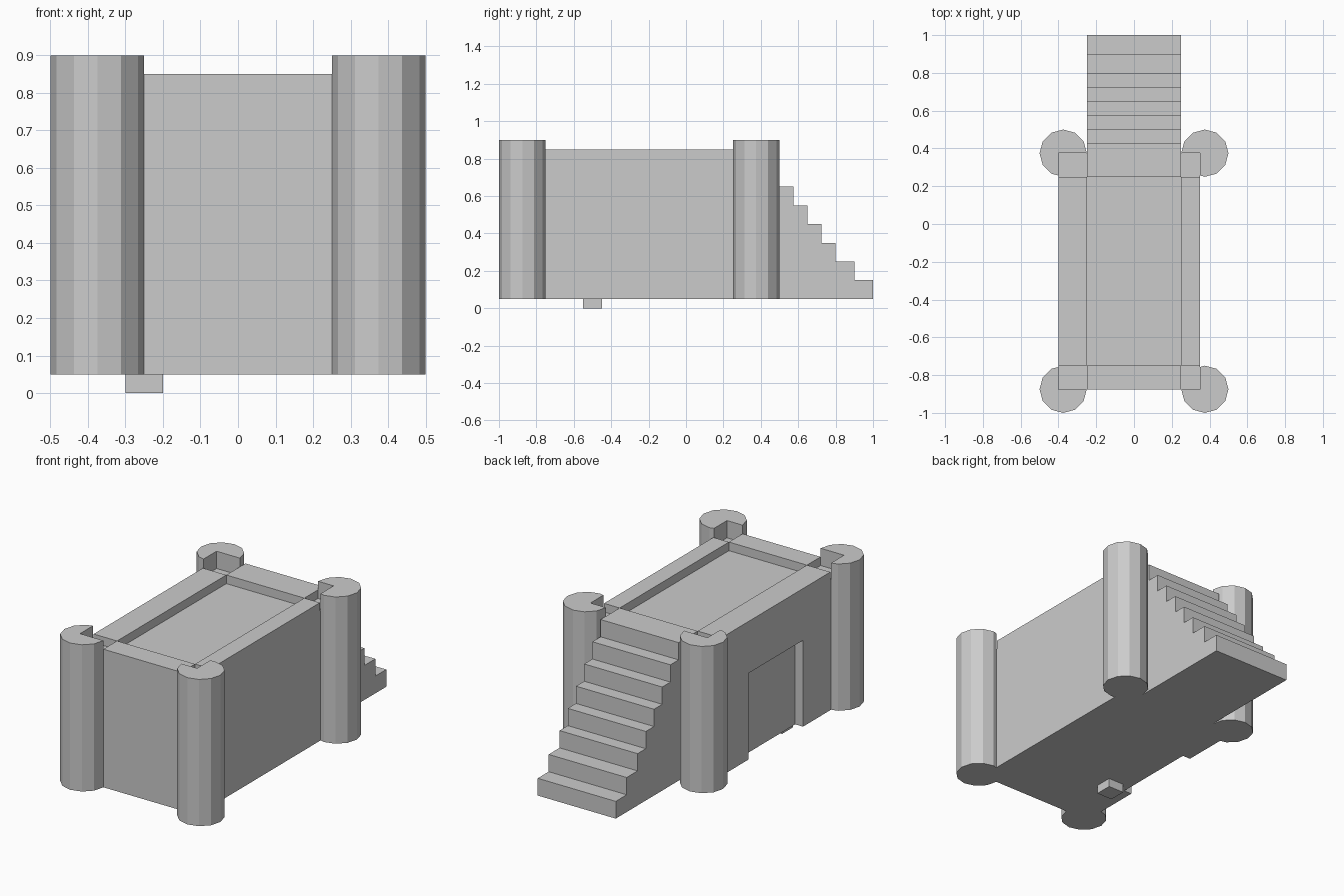
import bpy, bmesh

if "Cube" in bpy.data.objects:
    bpy.data.objects.remove(bpy.data.objects["Cube"])

BASE, FLOOR, WALL, TOP = 0.05, 0.8, 0.85, 0.9   # height levels


def extrude_yz(name, profile, x0, x1):
    """Extrude a (y, z) outline along x."""
    bm = bmesh.new()
    face = bm.faces.new([bm.verts.new((x0, y, z)) for y, z in profile])
    new = bmesh.ops.extrude_face_region(bm, geom=[face])["geom"]
    verts = [v for v in new if isinstance(v, bmesh.types.BMVert)]
    bmesh.ops.translate(bm, verts=verts, vec=(x1 - x0, 0, 0))
    bmesh.ops.recalc_face_normals(bm, faces=bm.faces)
    mesh = bpy.data.meshes.new(name)
    bm.to_mesh(mesh)
    bm.free()
    obj = bpy.data.objects.new(name, mesh)
    bpy.context.collection.objects.link(obj)
    return obj


def box(name, x0, x1, y0, y1, z0, z1):
    return extrude_yz(name, [(y0, z0), (y1, z0), (y1, z1), (y0, z1)], x0, x1)


# Solid keep with the courtyard floor on top
box("keep_body", -0.35, 0.35, -0.875, 0.375, BASE, FLOOR)

# Left wall skin with a shallow doorway
extrude_yz("door_wall", [(-0.875, BASE), (-0.5, BASE), (-0.5, 0.55), (0, 0.55),
                         (0, BASE), (0.375, BASE), (0.375, FLOOR), (-0.875, FLOOR)],
           -0.4, -0.35)

# Parapets, leaving the corners open
box("left_parapet", -0.4, -0.25, -0.75, 0.25, FLOOR, WALL)
box("right_parapet", 0.25, 0.35, -0.75, 0.25, FLOOR, WALL)
box("front_parapet", -0.25, 0.25, -0.875, -0.75, FLOOR, WALL)
box("back_parapet", -0.25, 0.25, 0.25, 0.375, FLOOR, WALL)

# Small block under the base
box("foot_block", -0.3, -0.2, -0.55, -0.45, 0, BASE)

# Rear staircase
steps = [1.0, 0.9, 0.8, 0.725, 0.65, 0.575, 0.5, 0.425, 0.375]
outline = [(0.375, BASE), (1.0, BASE)]
for i in range(8):
    z = 0.15 + 0.1 * i
    outline += [(steps[i], z), (steps[i + 1], z)]
extrude_yz("staircase", outline, -0.25, 0.25)

# Corner towers, notched on the inside above the courtyard floor
cutter = box("notch_cutter", -0.4, 0.35, -0.875, 0.375, FLOOR, 1.0)
cutter.hide_render = True
cutter.hide_set(True)
for side, x in (("left", -0.375), ("right", 0.375)):
    for end, y in (("front", -0.875), ("back", 0.375)):
        bpy.ops.mesh.primitive_cylinder_add(vertices=12, radius=0.125, depth=TOP - BASE,
                                            location=(x, y, (TOP + BASE) / 2))
        tower = bpy.context.object
        tower.name = f"{end}_{side}_tower"
        cut = tower.modifiers.new("notch", 'BOOLEAN')
        cut.operation = 'DIFFERENCE'
        cut.solver = 'EXACT'
        cut.object = cutter
